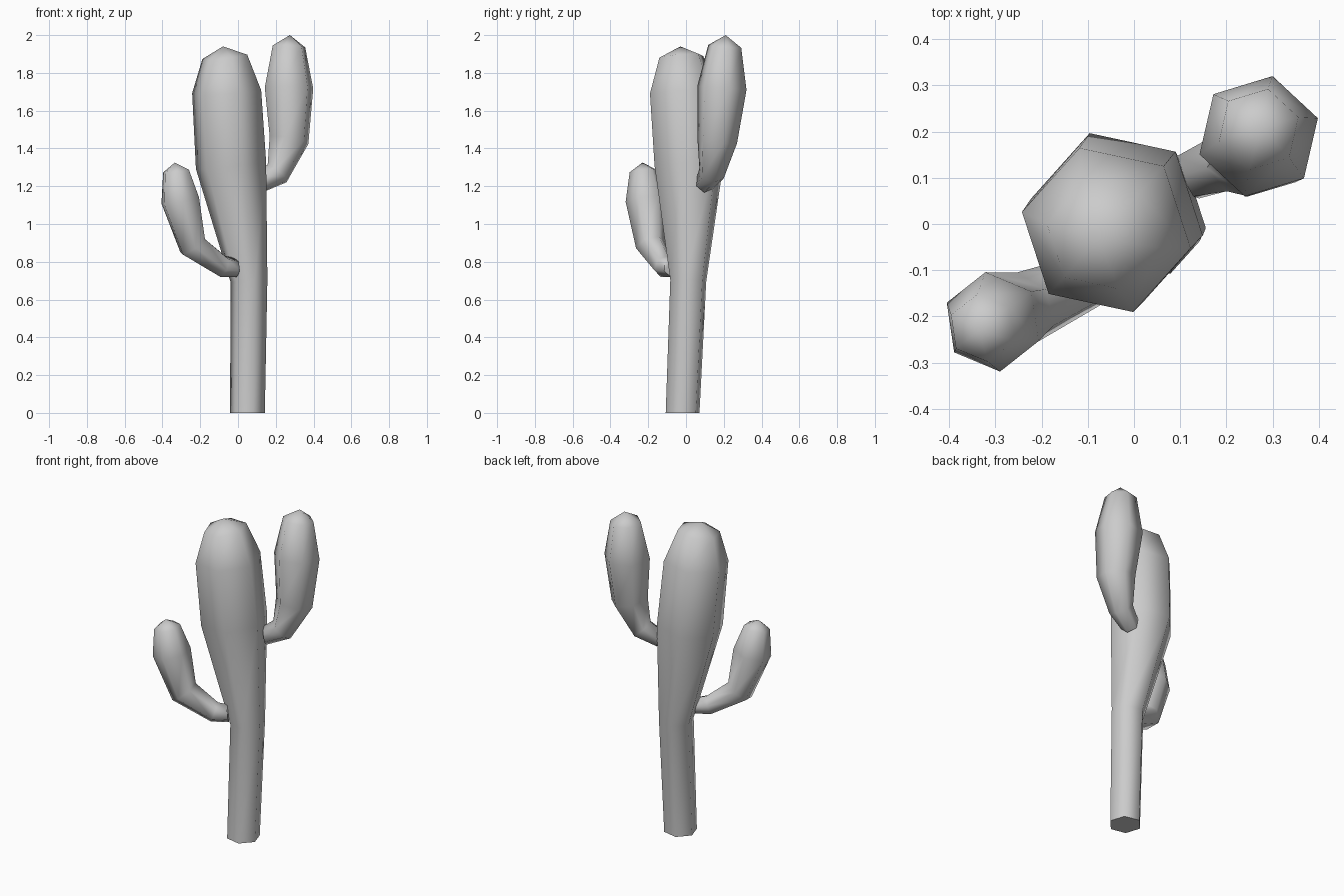
import bpy, bmesh
from math import cos, sin, radians, tau
from mathutils import Vector

if "Cube" in bpy.data.objects:
    bpy.data.objects.remove(bpy.data.objects["Cube"])

UP = Vector((0, 0, 1))


def limb(name, rings, tip, phase, start_axis, sides=6):
    """Six-sided tube through (x, y, z, radius) rings, closed with a pointed tip."""
    bm = bmesh.new()
    centres = [Vector(r[:3]) for r in rings] + [Vector(tip)]
    loops = []
    for i, ring in enumerate(rings):
        if i == 0:
            axis = Vector(start_axis)
        else:
            axis = ((centres[i] - centres[i - 1]).normalized()
                    + (centres[i + 1] - centres[i]).normalized())
        turn = UP.rotation_difference(axis.normalized())
        loop = []
        for k in range(sides):
            a = radians(phase) + tau * k / sides
            loop.append(bm.verts.new(centres[i] + turn @ Vector((cos(a), sin(a), 0)) * ring[3]))
        loops.append(loop)
    apex = bm.verts.new(tip)
    bm.faces.new(loops[0][::-1])
    for k in range(sides):
        n = (k + 1) % sides
        for low, high in zip(loops, loops[1:]):
            bm.faces.new((low[k], low[n], high[n], high[k]))
        bm.faces.new((loops[-1][k], loops[-1][n], apex))
    bmesh.ops.recalc_face_normals(bm, faces=bm.faces)
    mesh = bpy.data.meshes.new(name)
    bm.to_mesh(mesh)
    bm.free()
    obj = bpy.data.objects.new(name, mesh)
    bpy.context.collection.objects.link(obj)
    bpy.ops.object.select_all(action='DESELECT')
    obj.select_set(True)
    bpy.context.view_layer.objects.active = obj
    bpy.ops.object.shade_smooth_by_angle(angle=radians(75))
    return obj


# Main stem, swelling toward the top
limb("trunk",
     [(0.05, -0.018, 0.0, 0.094), (0.058, 0.012, 0.70, 0.100),
      (-0.037, 0.015, 1.31, 0.191), (-0.06, -0.013, 1.70, 0.187),
      (-0.07, -0.025, 1.885, 0.122)],
     (-0.08, -0.03, 1.94), 48, (0, 0, 1))

# Tall arm on the right, towards the back
limb("right_arm",
     [(0.115, 0.10, 1.22, 0.055), (0.207, 0.135, 1.268, 0.070),
      (0.27, 0.165, 1.445, 0.109), (0.27, 0.19, 1.72, 0.134),
      (0.27, 0.205, 1.94, 0.090)],
     (0.275, 0.21, 2.0), 17, (0.8, 0.4, 0.15))

# Short arm on the left, towards the front
limb("left_arm",
     [(-0.015, -0.075, 0.77, 0.052), (-0.08, -0.115, 0.775, 0.060),
      (-0.24, -0.185, 0.885, 0.082), (-0.306, -0.212, 1.125, 0.109),
      (-0.328, -0.225, 1.28, 0.074)],
     (-0.335, -0.23, 1.325), 38, (-0.85, -0.5, -0.1))
